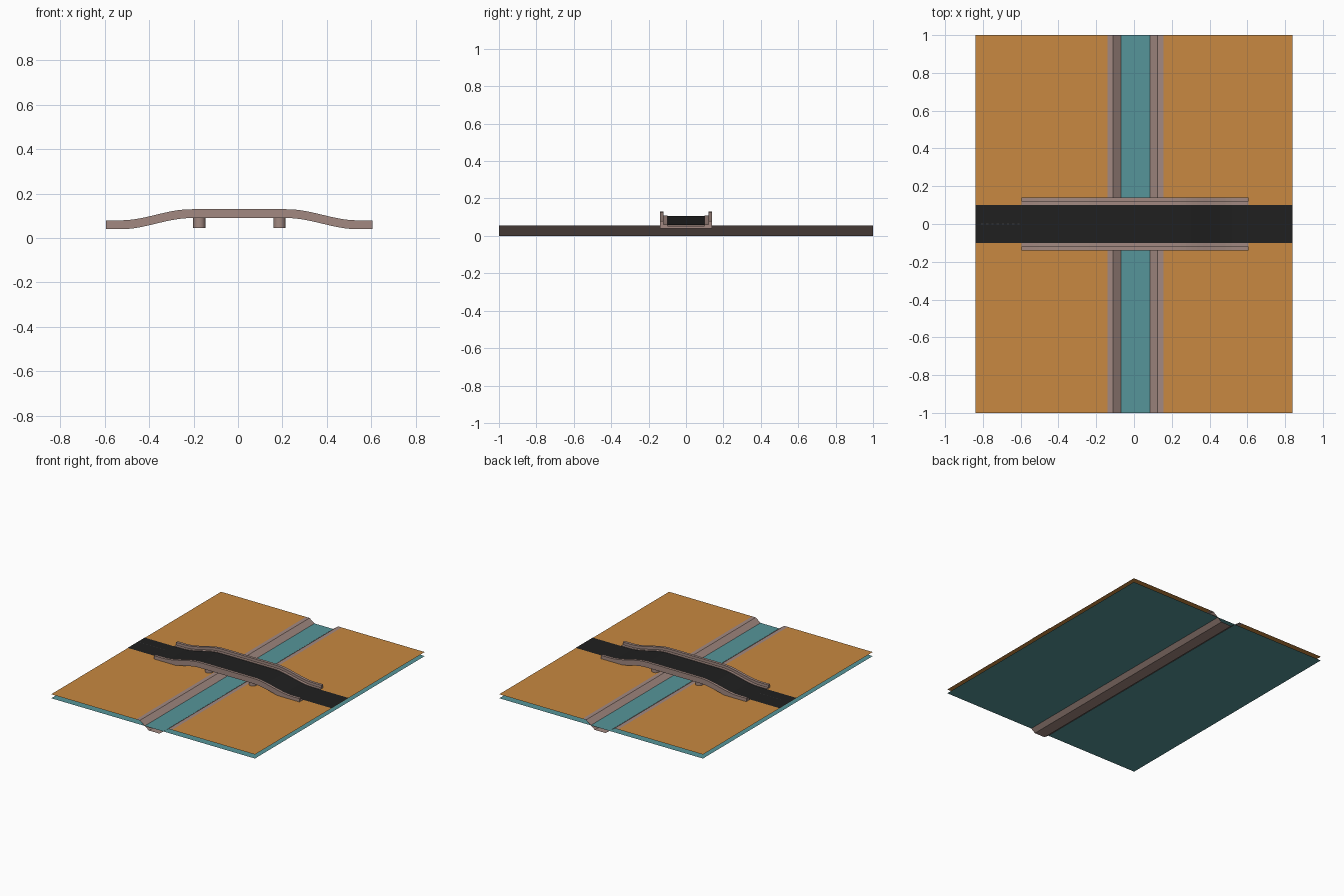
import bpy, bmesh, math

if "Cube" in bpy.data.objects:
    bpy.data.objects.remove(bpy.data.objects["Cube"])


def material(name, rgb):
    m = bpy.data.materials.new(name)
    m.diffuse_color = (*rgb, 1)
    m.use_nodes = True
    m.node_tree.nodes["Principled BSDF"].inputs["Base Color"].default_value = m.diffuse_color
    return m


SAND = material("orange_ground", (0.58, 0.25, 0.052))
WATER = material("teal_water", (0.093, 0.30, 0.32))
STONE = material("brown_stone", (0.36, 0.25, 0.22))
TAR = material("black_asphalt", (0.014, 0.014, 0.014))
PAINT = material("pale_paint", (0.6, 0.6, 0.6))


def finish(name, bm, mat):
    mesh = bpy.data.meshes.new(name)
    bm.to_mesh(mesh)
    bm.free()
    mesh.materials.append(mat)
    ob = bpy.data.objects.new(name, mesh)
    bpy.context.collection.objects.link(ob)
    return ob


def sheet(name, profile, y0, y1, mat):
    """Open surface: an (x, z) profile swept along y."""
    bm = bmesh.new()
    rows = [[bm.verts.new((x, y, z)) for x, z in profile] for y in (y0, y1)]
    for i in range(len(profile) - 1):
        bm.faces.new((rows[0][i], rows[0][i + 1], rows[1][i + 1], rows[1][i]))
    return finish(name, bm, mat)


def sweep(name, section, path, mat):
    """Solid: a (y, z) section carried along an (x, z) path."""
    bm = bmesh.new()
    rings = [[bm.verts.new((x, y, z + h)) for y, h in section] for x, z in path]
    n = len(section)
    for a, b in zip(rings, rings[1:]):
        for i in range(n):
            j = (i + 1) % n
            bm.faces.new((a[i], a[j], b[j], b[i]))
    bm.faces.new(rings[0])
    bm.faces.new(rings[-1])
    bmesh.ops.recalc_face_normals(bm, faces=bm.faces)
    return finish(name, bm, mat)


# Hump of the bridge: flat ends, eased ramps, flat middle
CX = 0.005


def hump(x):
    t = min(1, max(0, (0.53 - abs(x - CX)) / 0.31))
    return 0.04 + 0.05 * t * t * (3 - 2 * t)


xs = [CX - 0.6 + 1.2 * i / 40 for i in range(41)]
path = [(x, hump(x)) for x in xs]

# Ground on both banks and the water sheet below
sheet("ground_left", [(-0.84, 0.055), (-0.14, 0.055)], -1, 1, SAND)
sheet("ground_right", [(0.155, 0.055), (0.84, 0.055)], -1, 1, SAND)
sheet("water", [(-0.84, 0.025), (0.84, 0.025)], -1, 1, WATER)

# Canal lining with flat rims
sheet("canal_lining", [(-0.14, 0.055), (-0.11, 0.055), (-0.035, 0), (0.052, 0),
                       (0.125, 0.055), (0.155, 0.055)], -1, 1, STONE)

# Bridge: slab, kerbs and parapets in one section
half = [(0.14, 0), (0.14, 0.04), (0.12, 0.04), (0.12, 0.02), (0.1, 0.02), (0.1, 0.013)]
sweep("bridge_deck", half + [(-y, z) for y, z in reversed(half)], path, STONE)

# Road surface over the bridge and out to both edges
sheet("road", [(x, z + 0.017) for x, z in [(-0.84, 0.04)] + path + [(0.84, 0.04)]],
      -0.1, 0.1, TAR)

# Columns beneath the bridge
for side, x in (("left", -0.174), ("right", 0.187)):
    for end, y in (("front", -0.09), ("back", 0.09)):
        bpy.ops.mesh.primitive_cylinder_add(vertices=12, radius=0.028, depth=0.05,
                                            location=(x, y, 0.07))
        col = bpy.context.object
        col.name = f"column_{side}_{end}"
        col.data.materials.append(STONE)
        bpy.ops.object.shade_smooth_by_angle(angle=math.radians(40))

# Small dashes of the lane line
for i in range(8):
    x = -0.81 + i * 0.0275
    sheet(f"lane_dash_{i}", [(x, 0.066), (x + 0.012, 0.066)], -0.002, 0.002, PAINT)
